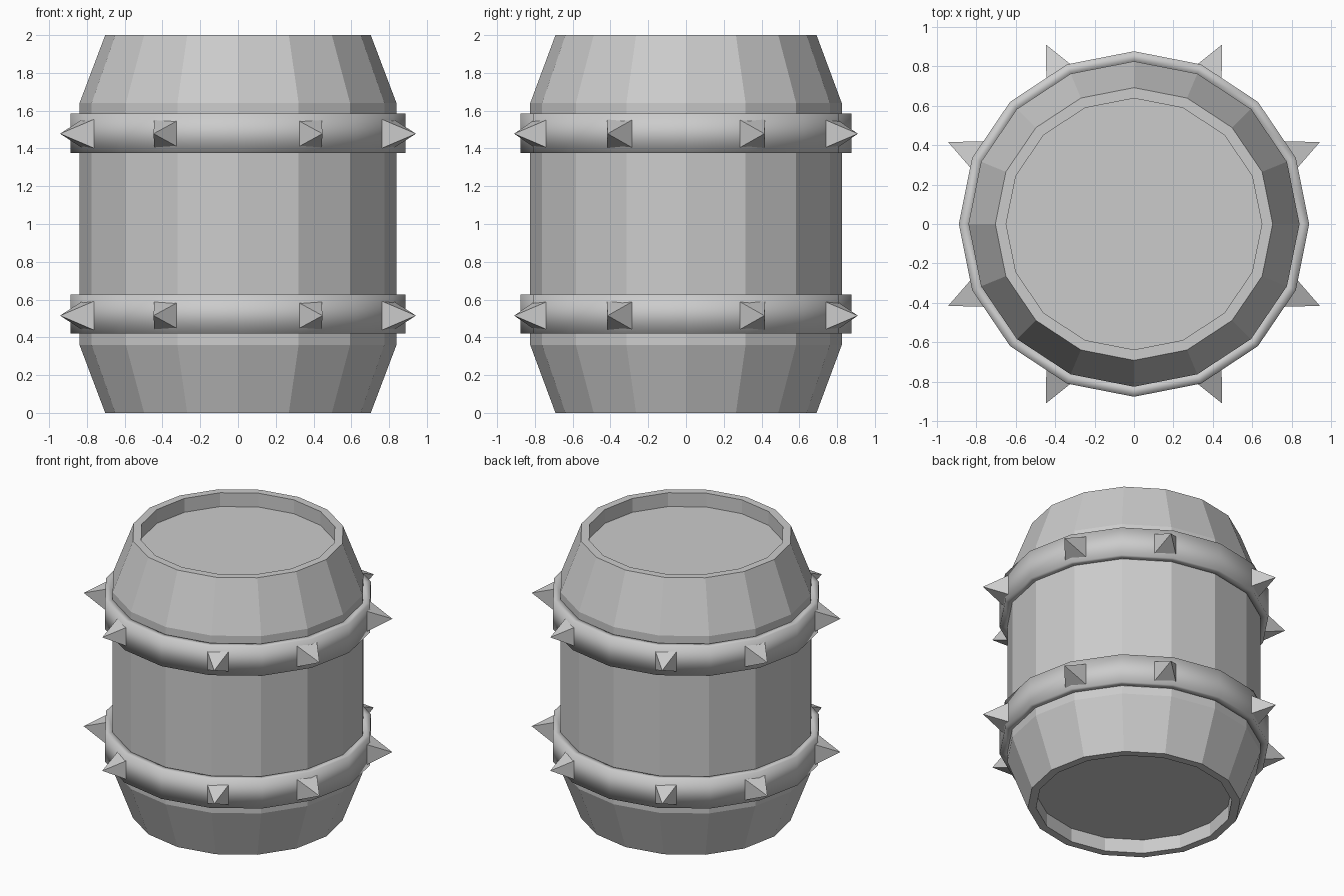
import bpy, bmesh, math
from mathutils import Vector

if "Cube" in bpy.data.objects:
    bpy.data.objects.remove(bpy.data.objects["Cube"])

SIDES = 16


def make(name, bm, smooth=False):
    bmesh.ops.recalc_face_normals(bm, faces=bm.faces[:])
    me = bpy.data.meshes.new(name)
    bm.to_mesh(me)
    bm.free()
    for p in me.polygons:
        p.use_smooth = smooth
    ob = bpy.data.objects.new(name, me)
    bpy.context.collection.objects.link(ob)
    return ob


def lathe(name, profile, yscale, closed=False, smooth=False):
    """Revolve (radius, z) points; open profiles are capped at both ends."""
    bm = bmesh.new()
    rings = []
    for r, z in profile:
        rings.append([bm.verts.new((r * math.cos(a), r * math.sin(a) * yscale, z))
                      for a in (2 * math.pi * i / SIDES for i in range(SIDES))])
    pairs = list(zip(rings, rings[1:]))
    if closed:
        pairs.append((rings[-1], rings[0]))
    for lo, hi in pairs:
        for i in range(SIDES):
            j = (i + 1) % SIDES
            bm.faces.new((lo[i], lo[j], hi[j], hi[i]))
    if not closed:
        bm.faces.new(rings[0])
        bm.faces.new(rings[-1])
    return make(name, bm, smooth)


def spikes(name, z):
    """Eight square pyramids pointing outward around one hoop."""
    bm = bmesh.new()
    depth, half = 0.17, 0.08
    for tx, ty in ((0.942, 0.415), (0.447, 0.91)):
        for sx in (-1, 1):
            for sy in (-1, 1):
                tip = Vector((tx * sx, ty * sy, z))
                out = Vector((tip.x, tip.y, 0)).normalized()
                side = Vector((-out.y, out.x, 0)) * half
                up = Vector((0, 0, half))
                c = tip - out * depth
                base = [bm.verts.new(c + side * a + up * b)
                        for a, b in ((-1, -1), (1, -1), (1, 1), (-1, 1))]
                t = bm.verts.new(tip)
                bm.faces.new(base)
                for i in range(4):
                    bm.faces.new((base[i], base[(i + 1) % 4], t))
    return make(name, bm)


# Barrel body with recessed lids
lathe("barrel_body", [(0.648, 0.10), (0.648, 0), (0.703, 0), (0.839, 0.36),
                      (0.839, 1.64), (0.703, 2), (0.648, 2), (0.648, 1.90)], 0.983)

# Hoops and their spikes
for label, zc, zs in (("lower", 0.523, 0.515), ("upper", 1.481, 1.478)):
    lathe(label + "_hoop", [(0.83, zc - 0.104), (0.888, zc - 0.104),
                            (0.888, zc + 0.104), (0.83, zc + 0.104)],
          0.986, closed=True, smooth=True)
    spikes(label + "_spikes", zs)
